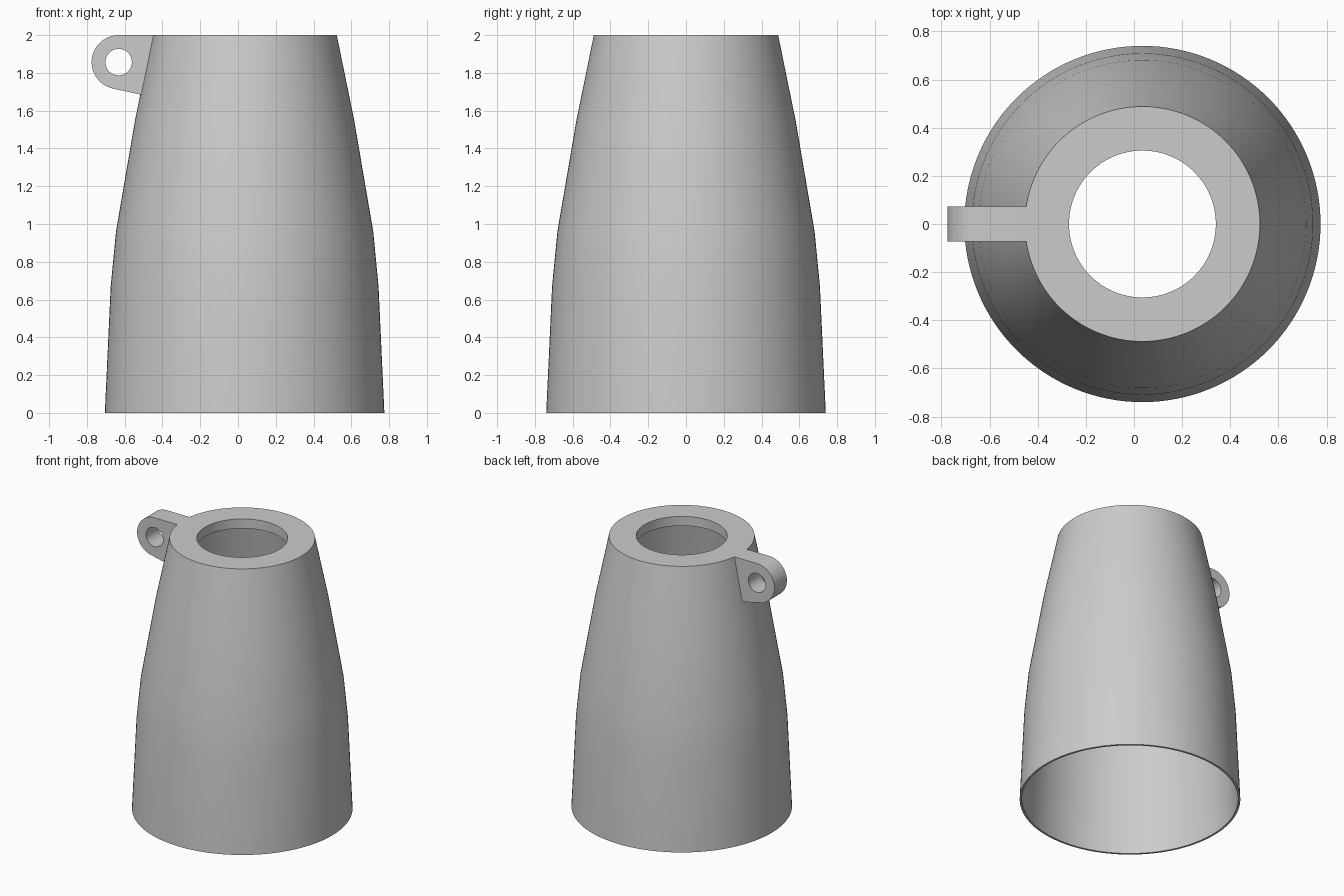
import bpy, bmesh, math
from mathutils import Matrix

cube = bpy.data.objects.get("Cube")
if cube:
    bpy.data.objects.remove(cube, do_unlink=True)

AXIS_X = 0.035      # the body axis sits off centre because of the lug
SEGMENTS = 128
WALL = 0.015

grey = bpy.data.materials.new("plain grey")
grey.use_nodes = True
colour = (0.6, 0.6, 0.6, 1)
grey.diffuse_color = colour
grey.node_tree.nodes["Principled BSDF"].inputs["Base Color"].default_value = colour


def add_object(name, bm):
    bmesh.ops.recalc_face_normals(bm, faces=bm.faces)
    mesh = bpy.data.meshes.new(name)
    bm.to_mesh(mesh)
    bm.free()
    mesh.materials.append(grey)
    obj = bpy.data.objects.new(name, mesh)
    bpy.context.collection.objects.link(obj)
    bpy.ops.object.select_all(action='DESELECT')
    obj.select_set(True)
    bpy.context.view_layer.objects.active = obj
    bpy.ops.object.shade_smooth_by_angle(angle=math.radians(30))
    return obj


def lathe(name, profile):
    """Revolve a closed (radius, height) profile around the body axis."""
    bm = bmesh.new()
    rings = []
    for i in range(SEGMENTS):
        a = math.tau * i / SEGMENTS
        rings.append([bm.verts.new((AXIS_X + r * math.cos(a), r * math.sin(a), z))
                      for r, z in profile])
    n = len(profile)
    for i, ring in enumerate(rings):
        following = rings[(i + 1) % SEGMENTS]
        for j in range(n):
            k = (j + 1) % n
            bm.faces.new((ring[j], following[j], following[k], ring[k]))
    return add_object(name, bm)


def arc(cx, cz, radius, start, end, steps):
    return [(cx + radius * math.cos(start + (end - start) * i / steps),
             cz + radius * math.sin(start + (end - start) * i / steps))
            for i in range(steps + 1)]


# Thin tapered shell with a thick inward lip at the top
outer = [(0.74, 0), (0.709, 0.67), (0.681, 0.96), (0.58, 1.55), (0.488, 2)]
lip = [(0.305, 2), (0.305, 1.93), (0.488, 1.93)]
inner = [(r - WALL, z) for r, z in reversed(outer[:-1])]
lathe("tapered_shell", outer + lip + inner)

# Side lug: rounded plate with an eye, ending inside the shell wall
lug_x, lug_z, lug_radius = -0.632, 1.857, 0.143
outline = arc(lug_x, lug_z, lug_radius, math.radians(90), math.radians(257), 32)
outline += [(-0.507, 1.683), (-0.446, 2)]
eye = arc(lug_x, lug_z, 0.07, 0, math.tau, 40)[:-1]

curve = bpy.data.curves.new("lug_outline", 'CURVE')
curve.dimensions = '2D'
curve.fill_mode = 'BOTH'
curve.extrude = 0.073
for points in (outline, eye):
    spline = curve.splines.new('POLY')
    spline.points.add(len(points) - 1)
    for point, (x, z) in zip(spline.points, points):
        point.co = (x, z, 0, 1)
    spline.use_cyclic_u = True

helper = bpy.data.objects.new("lug_outline", curve)
lug_mesh = bpy.data.meshes.new_from_object(helper)
bm = bmesh.new()
bm.from_mesh(lug_mesh)
bmesh.ops.remove_doubles(bm, verts=bm.verts, dist=0.0001)
bmesh.ops.transform(bm, matrix=Matrix.Rotation(math.radians(90), 4, 'X'), verts=bm.verts)
add_object("side_lug", bm)
bpy.data.objects.remove(helper)
bpy.data.curves.remove(curve)
bpy.data.meshes.remove(lug_mesh)
